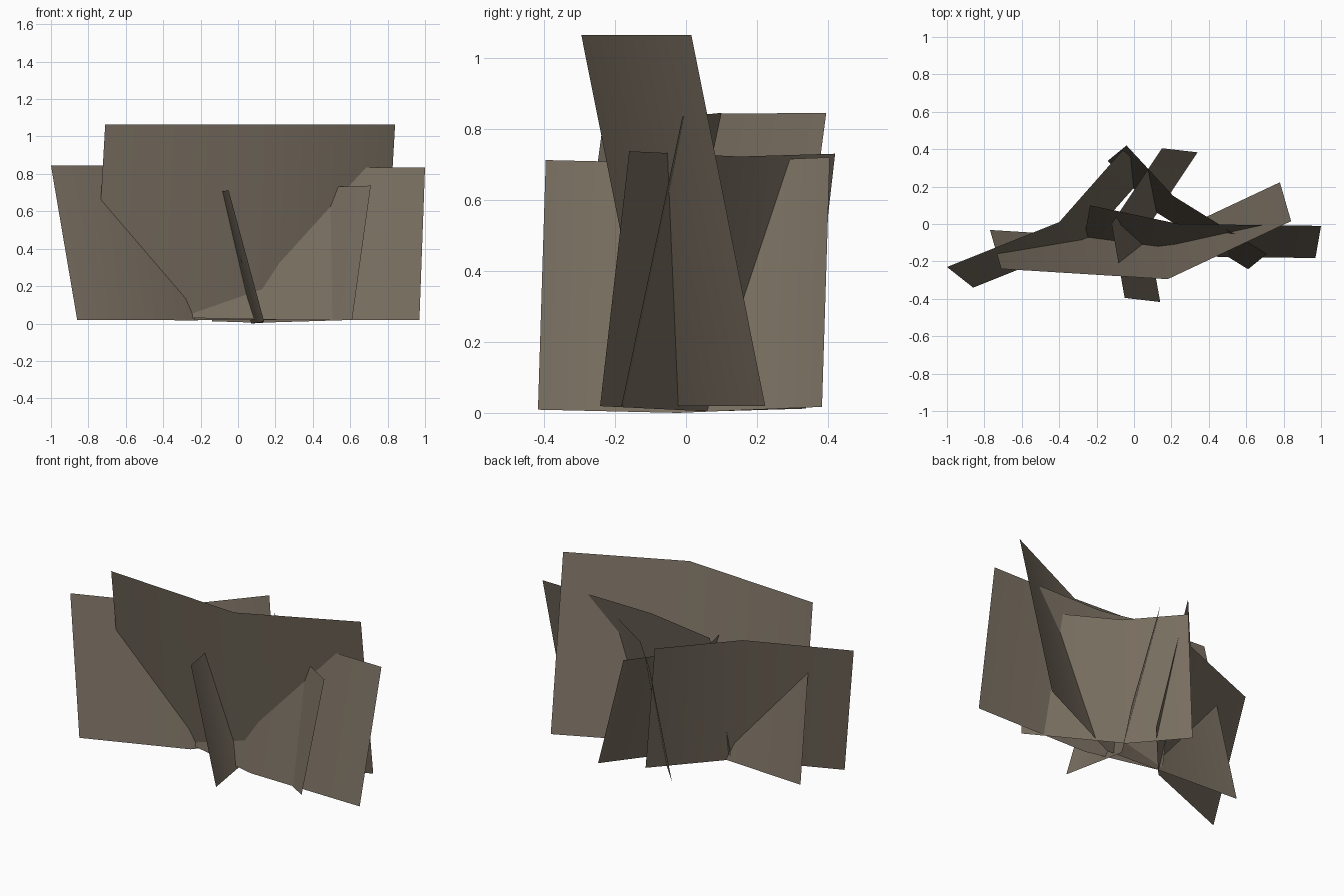
import bpy, bmesh
from mathutils import Vector

if "Cube" in bpy.data.objects:
    bpy.data.objects.remove(bpy.data.objects["Cube"])

# One flat earthy colour for all cards
mat = bpy.data.materials.new("dull_brown")
mat.diffuse_color = (0.19, 0.157, 0.118, 1)
mat.use_nodes = True
mat.node_tree.nodes["Principled BSDF"].inputs["Base Color"].default_value = mat.diffuse_color


def bent_card(name, top, lean):
    """Single-sheet card folded once: top edge points, and the offset down to the bottom edge."""
    bm = bmesh.new()
    upper = [Vector(p) for p in top]
    hi = [bm.verts.new(p) for p in upper]
    lo = [bm.verts.new(p + Vector(lean)) for p in upper]
    for i in range(len(top) - 1):
        bm.faces.new((lo[i], lo[i + 1], hi[i + 1], hi[i])).smooth = True
    mesh = bpy.data.meshes.new(name)
    bm.to_mesh(mesh)
    bm.free()
    mesh.materials.append(mat)
    obj = bpy.data.objects.new(name, mesh)
    bpy.context.collection.objects.link(obj)
    return obj


# Tall front card leaning forward
bent_card("tall_front_card",
          [(-0.71, -0.24, 1.065), (0.18, -0.295, 1.065), (0.84, 0.015, 1.065)],
          (-0.06, 0.208, -1.045))
# Left card running to the back
bent_card("left_card",
          [(-1.0, -0.23, 0.845), (-0.40, 0.01, 0.842), (-0.06, 0.395, 0.845)],
          (0.14, -0.11, -0.825))
# Right card
bent_card("right_card",
          [(-0.235, 0.10, 0.845), (0.24, 0.0, 0.835), (1.0, -0.01, 0.835)],
          (-0.03, -0.172, -0.815))
# Diagonal card from back to right
bent_card("diagonal_card",
          [(-0.04, 0.42, 0.73), (0.21, 0.15, 0.722), (0.71, -0.16, 0.737)],
          (-0.10, -0.082, -0.718))
# Cross card running front to back
bent_card("cross_card",
          [(-0.05, -0.395, 0.712), (-0.12, 0.0, 0.703), (0.15, 0.405, 0.72)],
          (0.19, -0.022, -0.703))
